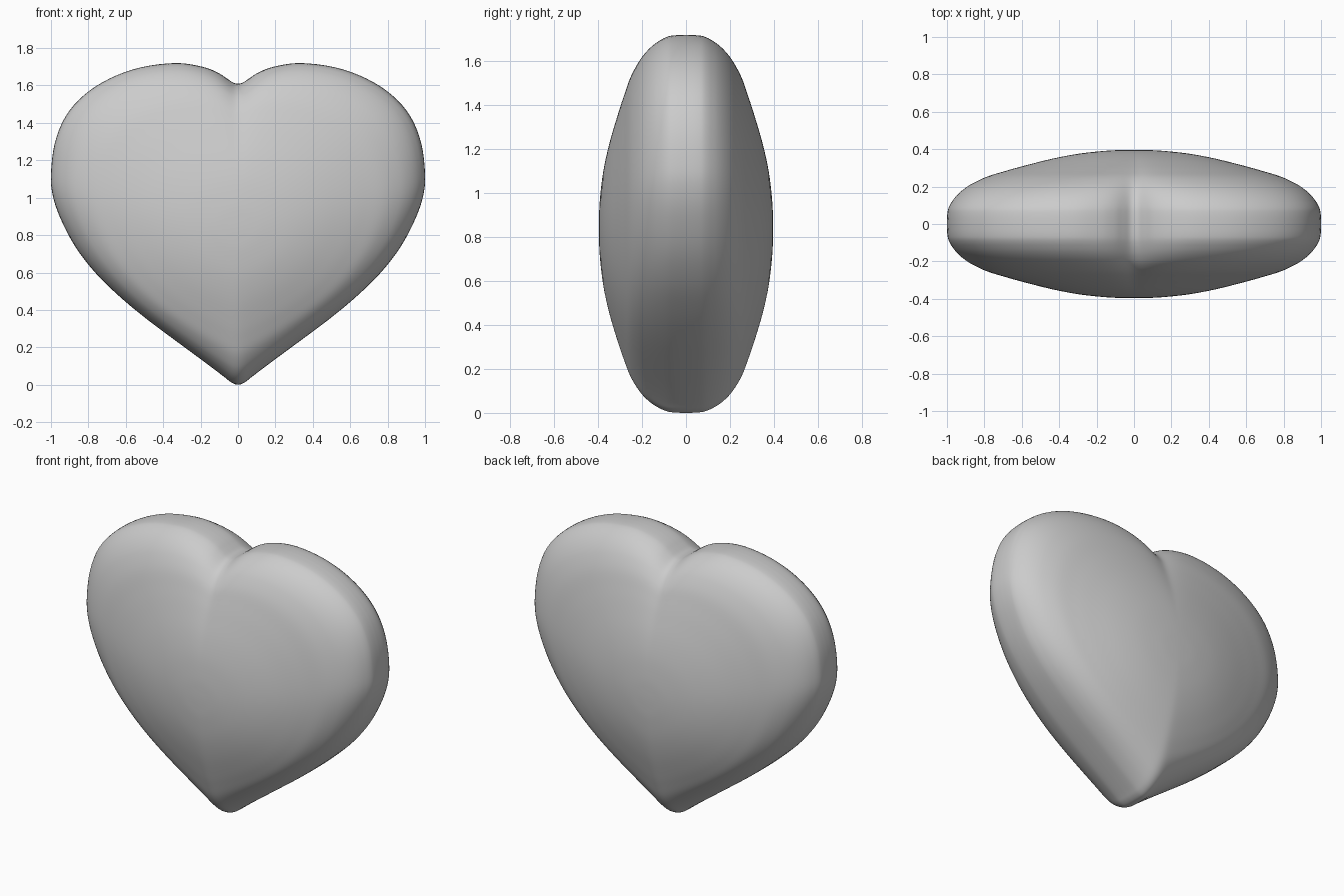
import bpy, bmesh
from mathutils import Vector

if "Cube" in bpy.data.objects:
    bpy.data.objects.remove(bpy.data.objects["Cube"])

CENTRE = Vector((0, 0.84))
STEPS = 4

# right half of the front outline (x, z), tip to cleft
half = [(0, 0.0), (0.035, 0.012), (0.075, 0.043), (0.17, 0.115), (0.33, 0.233),
        (0.48, 0.345), (0.62, 0.46), (0.755, 0.59), (0.868, 0.735), (0.952, 0.895),
        (0.992, 1.02), (1.0, 1.13), (0.98, 1.29), (0.922, 1.435), (0.822, 1.55),
        (0.685, 1.638), (0.52, 1.697), (0.33, 1.72), (0.19, 1.7), (0.11, 1.67),
        (0.06, 1.638), (0.025, 1.615), (0, 1.61)]

# half cross-section (ring scale, depth), rim to middle
section = [(1.0, 0), (0.998, 0.05), (0.99, 0.09), (0.965, 0.135), (0.93, 0.175),
           (0.88, 0.213), (0.8, 0.253), (0.7, 0.285), (0.6, 0.313), (0.45, 0.35),
           (0.3, 0.377), (0.15, 0.392), (0.05, 0.396)]


def spline(pts, closed):
    """Catmull-Rom curve through 2D points."""
    pts = [Vector(p) for p in pts]
    n = len(pts)
    get = (lambda i: pts[i % n]) if closed else (lambda i: pts[max(0, min(n - 1, i))])
    out = []
    for i in range(n if closed else n - 1):
        a, b, c, d = (get(i + k) for k in (-1, 0, 1, 2))
        for s in range(STEPS):
            t = s / STEPS
            out.append(0.5 * (2 * b + (c - a) * t + (2 * a - 5 * b + 4 * c - d) * t**2
                              + (3 * b - a - 3 * c + d) * t**3))
    return out if closed else out + [pts[-1]]


def ring(pts, s):
    """Scaled outline that turns from a heart into an ellipse towards the middle."""
    w = min(1, max(0, s)) ** 1.3
    out = []
    for p in pts:
        d = p - CENTRE
        to_ellipse = 1 / ((d.x / 1.0) ** 2 + (d.y / 0.87) ** 2) ** 0.5
        out.append(d * (w + (1 - w) * to_ellipse))
    n = len(out)
    for _ in range(int(110 * max(0, 1 - s))):
        out = [(out[i - 1] + 2 * out[i] + out[(i + 1) % n]) / 4 for i in range(n)]
    return [CENTRE + d * s for d in out]


outline = spline(half + [(-x, z) for x, z in half[-2:0:-1]], True)
front = spline([(s, -d) for s, d in section], False)
rings = front[::-1] + [Vector((s, -d)) for s, d in front[1:]]

# heart body: stacked rings from front to back
bm = bmesh.new()
loops = [[bm.verts.new((p.x, y, p.y)) for p in ring(outline, s)] for s, y in rings]
n = len(outline)
for a, b in zip(loops, loops[1:]):
    for i in range(n):
        j = (i + 1) % n
        bm.faces.new((a[i], a[j], b[j], b[i]))

# middle caps
for loop, y in ((loops[0], -0.397), (loops[-1], 0.397)):
    mid = bm.verts.new((0, y, CENTRE.y))
    for i in range(n):
        bm.faces.new((loop[i], loop[(i + 1) % n], mid))
bmesh.ops.recalc_face_normals(bm, faces=bm.faces)
for f in bm.faces:
    f.smooth = True

mesh = bpy.data.meshes.new("heart")
bm.to_mesh(mesh)
bm.free()
bpy.context.collection.objects.link(bpy.data.objects.new("heart", mesh))
